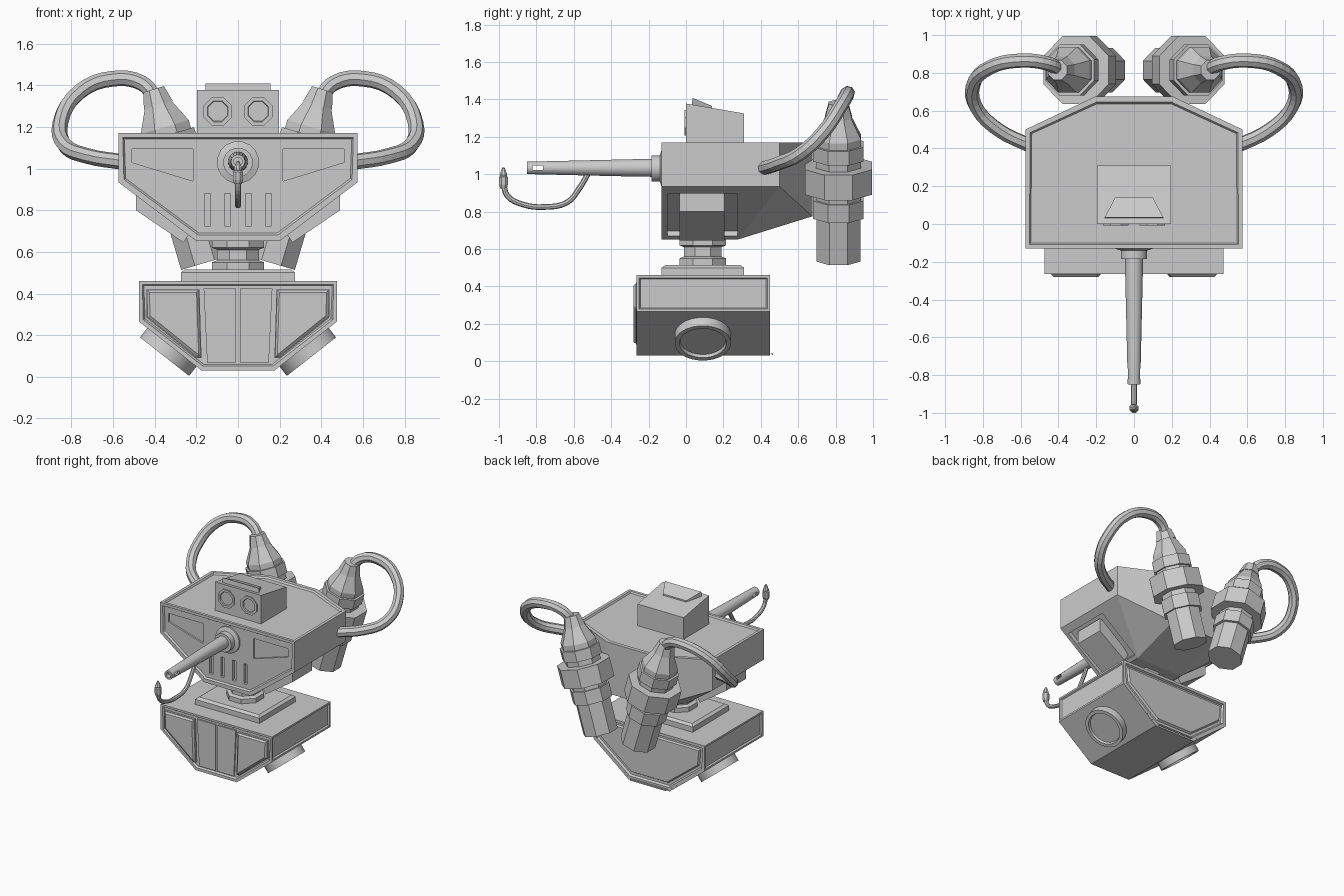
import bpy, bmesh
from math import pi, cos, sin
from mathutils import Vector, Matrix

if "Cube" in bpy.data.objects:
    bpy.data.objects.remove(bpy.data.objects["Cube"])

def finish(name, bm, smooth=None):
    bmesh.ops.remove_doubles(bm, verts=bm.verts, dist=1e-5)
    bmesh.ops.recalc_face_normals(bm, faces=bm.faces)
    me = bpy.data.meshes.new(name)
    bm.to_mesh(me)
    bm.free()
    ob = bpy.data.objects.new(name, me)
    bpy.context.collection.objects.link(ob)
    if smooth:
        bpy.ops.object.select_all(action='DESELECT')
        ob.select_set(True)
        bpy.context.view_layer.objects.active = ob
        bpy.ops.object.shade_smooth_by_angle(angle=smooth)
    return ob

def hull(points):
    bm = bmesh.new()
    for p in points:
        bm.verts.new(p)
    bmesh.ops.convex_hull(bm, input=bm.verts)
    bmesh.ops.dissolve_limit(bm, angle_limit=0.02, verts=bm.verts, edges=bm.edges)
    bmesh.ops.recalc_face_normals(bm, faces=bm.faces)
    return bm

def add_prism(bm, pts, y0, y1):
    a = [bm.verts.new((x, y0, z)) for x, z in pts]
    b = [bm.verts.new((x, y1, z)) for x, z in pts]
    bm.faces.new(a)
    bm.faces.new(b[::-1])
    for i in range(len(a)):
        j = (i + 1) % len(a)
        bm.faces.new((a[i], b[i], b[j], a[j]))

def prism(name, pts, y0, y1):
    bm = bmesh.new()
    add_prism(bm, pts, y0, y1)
    return finish(name, bm)

def rect(x0, x1, z0, z1):
    return [(x0, z0), (x1, z0), (x1, z1), (x0, z1)]

def recess(bm, normal, border, depth, slope=0.01):
    fs = [f for f in bm.faces if f.normal.dot(Vector(normal)) > 0.99]
    bmesh.ops.inset_individual(bm, faces=fs, thickness=border, depth=0)
    bmesh.ops.inset_individual(bm, faces=fs, thickness=slope, depth=-depth)

def lathe(name, prof, n, origin, axis, smooth=None):
    # profile is (radius across flats, height along axis)
    q = Vector((0, 0, 1)).rotation_difference(Vector(axis))
    bm = bmesh.new()
    k = 1 / cos(pi / n)
    rings = [[bm.verts.new(Vector(origin) + q @ Vector((r * k * cos(2 * pi * (i + .5) / n),
              r * k * sin(2 * pi * (i + .5) / n), h))) for i in range(n)] for r, h in prof]
    for a, b in zip(rings, rings[1:]):
        for i in range(n):
            j = (i + 1) % n
            bm.faces.new((a[i], a[j], b[j], b[i]))
    return finish(name, bm, smooth)

def hose(name, pts, radius, res=2):
    cu = bpy.data.curves.new(name, 'CURVE')
    cu.dimensions = '3D'
    cu.bevel_depth, cu.bevel_resolution, cu.resolution_u = radius, res, 4
    cu.use_fill_caps = True
    sp = cu.splines.new('BEZIER')
    sp.bezier_points.add(len(pts) - 1)
    for bp, p in zip(sp.bezier_points, pts):
        bp.co = p
        bp.handle_left_type = bp.handle_right_type = 'AUTO'
    tmp = bpy.data.objects.new(name + "_path", cu)
    bpy.context.collection.objects.link(tmp)
    dg = bpy.context.evaluated_depsgraph_get()
    me = bpy.data.meshes.new_from_object(tmp.evaluated_get(dg))
    bpy.data.objects.remove(tmp)
    for p in me.polygons:
        p.use_smooth = False
    ob = bpy.data.objects.new(name, me)
    bpy.context.collection.objects.link(ob)

def cut(ob, cutter):
    cutter.hide_render = True
    cutter.display_type = 'WIRE'
    m = ob.modifiers.new("cut", 'BOOLEAN')
    m.object, m.operation, m.solver = cutter, 'DIFFERENCE', 'EXACT'
    # bake the cut and drop the helper
    dg = bpy.context.evaluated_depsgraph_get()
    me = bpy.data.meshes.new_from_object(ob.evaluated_get(dg))
    ob.modifiers.clear()
    ob.data = me
    bpy.data.objects.remove(cutter)

def mirror(pts, s):
    return [(s * p[0], *p[1:]) for p in pts]

S = (1, -1)

# Lower housing with recessed faces
prof = [(.475, .46), (.475, .265), (.175, .03)]
bm = hull([(s * x, y, z) for s in S for x, z in prof for y in (-.265, .45)])
recess(bm, (0, -1, 0), .022, .012)
recess(bm, (1, 0, 0), .02, .012)
recess(bm, (-1, 0, 0), .02, .012)
recess(bm, (0, 1, 0), .03, .015)
recess(bm, (0, 1, 0), .02, -.015)
finish("lower_housing", bm)

# Front panels and side discs of the lower housing
for s in S:
    prism("centre_front_panel", mirror([(.01, .425), (.165, .425), (.148, .068), (.01, .068)], s), -.263, -.25)
    bm = hull([(s * x, y, z) for x, z in [(.185, .42), (.44, .42), (.44, .285), (.20, .09), (.175, .09)]
               for y in (-.268, -.25)])
    recess(bm, (0, -1, 0), .005, -.012, .015)
    finish("side_front_panel", bm)
    n = Vector((s * .617, 0, -.787))
    lathe("side_disc", [(0, 0), (.15, 0), (.15, .07), (.125, .07), (.12, .052), (0, .052)], 24,
          Vector((s * .353, .09, .097)) - n * .07, n, .6)

# Mounting plate and neck
prism("mounting_plate", rect(-.275, .275, .455, .50), -.13, .31)
bm = hull([(s * x, y, z) for s in S for x, y0, y1, z in ((.275, -.13, .31, .50), (.255, -.11, .29, .515))
           for y in (y0, y1)])
finish("mounting_plate_bevel", bm)
lathe("neck", [(0, .50), (.125, .50), (.125, .55), (.10, .56), (.10, .61), (.125, .62), (.125, .67), (0, .67)],
      8, (0, .09, 0), (0, 0, 1))

# Upper body: tapered rear, chamfered underside
pts = []
for s in S:
    pts += [(s * .575, y, z) for y in (-.13, .50) for z in (1.17, .935)]
    pts += [(s * .2, -.13, .652), (s * .2, .28, .652), (s * .205, .675, 1.17), (s * .205, .675, .775)]
bm = hull(pts)
recess(bm, (0, -1, 0), .03, .012)
recess(bm, (0, 0, 1), .03, .012)
body = finish("upper_body", bm)

# Openings: vent slots, brow panels and side bays
bm = bmesh.new()
for s in S:
    for x in (.05, .147):
        add_prism(bm, rect(s * x - .014, s * x + .014, .725, .88), -.2, -.095)
    add_prism(bm, mirror([(.215, 1.095), (.51, 1.095), (.51, 1.03), (.215, .94)], s), -.2, -.105)
    d, n = Vector((.801, .598)), Vector((.598, -.801))
    c = Vector((.367, .777))
    bay = [c + d * a + n * b for a, b in ((-.18, -.035), (.2, -.035), (.2, .05), (-.18, .05))]
    add_prism(bm, mirror([tuple(p) for p in bay], s), -.10, .275)
cut(body, finish("opening_cutter", bm))
for s in S:
    prism("side_bay_block", mirror([(.49, .90), (.49, .80), (.262, .645), (.225, .70), (.42, .90)], s), -.035, .205)

# Sensor box with two eyes and a visor wedge
bm = hull([(s * .197, y, z) for s in S for y, z in ((0, 1.15), (0, 1.378), (.31, 1.15), (.31, 1.325))])
sensor = finish("sensor_box", bm)
finish("visor_wedge", hull([(s * x, y, z) for s in S for x, y, z in
       ((.155, .03, 1.36), (.155, .035, 1.408), (.10, .14, 1.365), (.10, .14, 1.34))]))
for s in S:
    lathe("sensor_eye", [(.068, -.02), (.068, .008), (.05, .008), (.045, -.004), (0, -.004)], 8,
          (s * .097, 0, 1.275), (0, -1, 0))

# Barrel with collar and slotted muzzle
lathe("barrel_collar", [(0, 0), (.10, 0), (.10, .03), (.07, .04), (.07, .085), (.05, .085), (0, .085)], 16,
      (0, -.10, 1.03), (0, -1, 0), .6)
barrel = lathe("barrel", [(0, .1), (.048, .1), (.047, .25), (.033, .85), (.02, .85), (.02, .74), (0, .74)], 16,
               (0, 0, 1.034), (0, -1, 0), .6)
cut(barrel, prism("muzzle_cutter", rect(-.1, .1, 1.022, 1.046), -.82, -.765))

# Igniter tube under the barrel with a nozzle tip
hose("igniter_tube", [(0, -.52, 1.01), (0, -.57, .925), (0, -.635, .85), (0, -.757, .825), (0, -.87, .838),
                      (0, -.955, .885), (0, -.976, .95)], .015)
lathe("igniter_tip", [(0, .925), (.018, .925), (.024, .945), (.024, .985), (.018, .99), (.02, 1.0), (.006, 1.037),
                      (0, 1.037)], 8, (0, -.976, 0), (0, 0, 1))

# Rear canisters and their feed hoses
can = [(0, 0), (.118, 0), (.118, .24), (.135, .24), (.135, .34), (.12, .34), (.12, .38), (.18, .38), (.18, .52),
       (.12, .52), (.12, .56), (.135, .56), (.135, .64), (.12, .64), (.12, .68), (.068, .79), (.072, .79),
       (.052, .87), (0, .87)]
for s in S:
    lathe("canister", can, 8, (s * .16, .815, .547), (s * .282, 0, .959))
    hose("feed_hose", mirror([(.395, .82, 1.34), (.46, .85, 1.41), (.60, .865, 1.432), (.76, .83, 1.37),
                              (.853, .73, 1.22), (.83, .61, 1.11), (.72, .50, 1.06), (.54, .41, 1.03)], s), .038)
